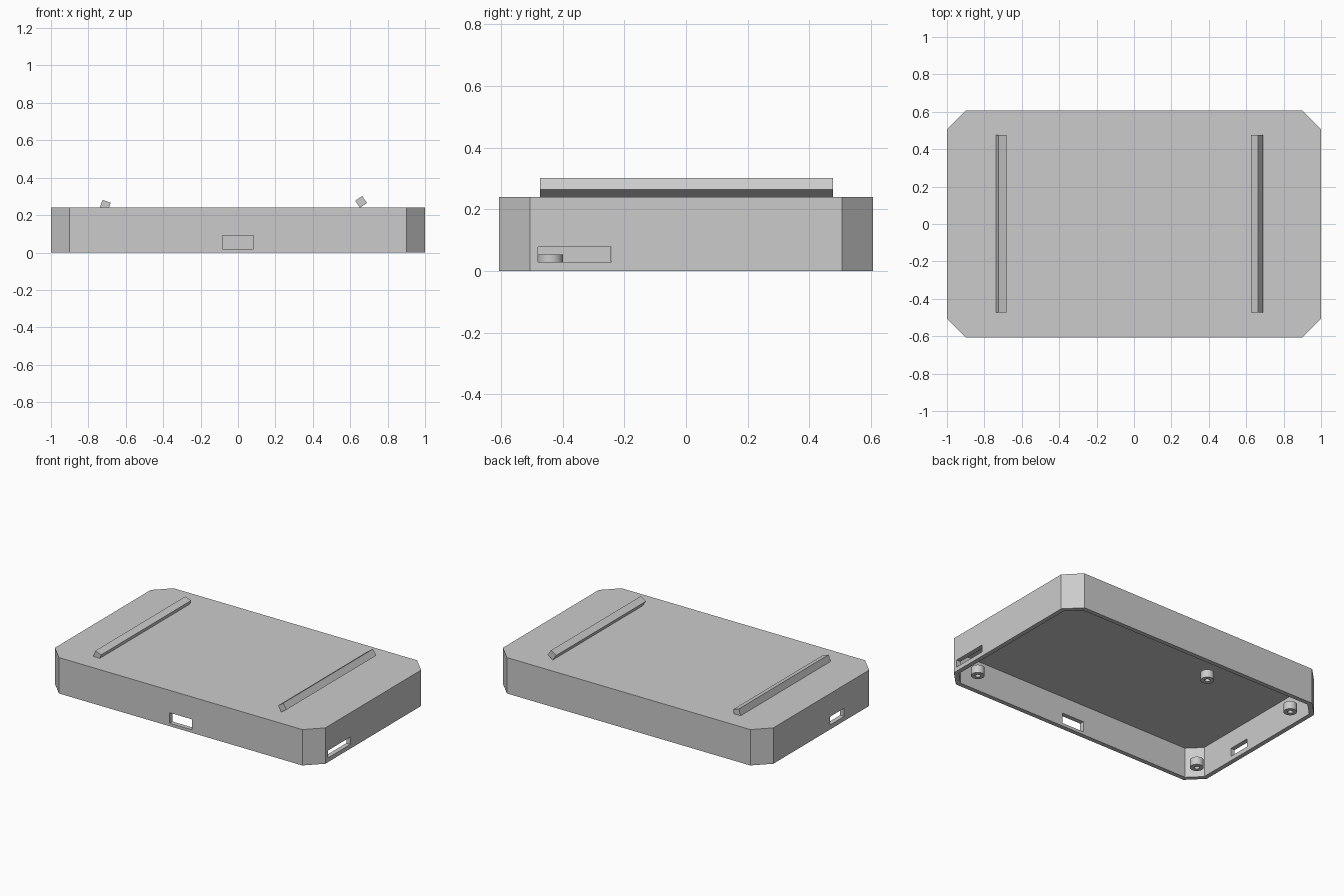
import bpy
import bmesh
import math
from mathutils import Matrix

cube = bpy.data.objects.get("Cube")
if cube:
    bpy.data.objects.remove(cube, do_unlink=True)

HALF_X, HALF_Y, HEIGHT, CHAMFER = 1.0, 0.606, 0.24, 0.1
WALL, ROOF = 0.03, 0.037

grey = bpy.data.materials.new("plain grey")
grey.use_nodes = True
grey.diffuse_color = (0.6, 0.6, 0.6, 1)
grey.node_tree.nodes["Principled BSDF"].inputs["Base Color"].default_value = (0.6, 0.6, 0.6, 1)


def make_object(name, bm):
    bmesh.ops.recalc_face_normals(bm, faces=bm.faces)
    mesh = bpy.data.meshes.new(name)
    bm.to_mesh(mesh)
    bm.free()
    mesh.materials.append(grey)
    obj = bpy.data.objects.new(name, mesh)
    bpy.context.collection.objects.link(obj)
    return obj


def prism(name, hx, hy, chamfer, z0, z1):
    """Rectangle with cut corners, extruded from z0 to z1."""
    outline = []
    for sx, sy in ((1, 1), (-1, 1), (-1, -1), (1, -1)):
        corner = [(sx * hx, sy * (hy - chamfer)), (sx * (hx - chamfer), sy * hy)]
        outline += corner if sx * sy > 0 else corner[::-1]
    bm = bmesh.new()
    base = bm.faces.new([bm.verts.new((x, y, z0)) for x, y in outline])
    top = bmesh.ops.extrude_face_region(bm, geom=[base])["geom"]
    verts = [v for v in top if isinstance(v, bmesh.types.BMVert)]
    bmesh.ops.translate(bm, verts=verts, vec=(0, 0, z1 - z0))
    return make_object(name, bm)


def box(name, center, size, tilt=0):
    """Box, optionally tilted about the y axis."""
    bm = bmesh.new()
    matrix = (Matrix.Translation(center) @ Matrix.Rotation(math.radians(tilt), 4, "Y")
              @ Matrix.Diagonal((*size, 1)))
    bmesh.ops.create_cube(bm, size=1, matrix=matrix)
    return make_object(name, bm)


def cylinder(name, x, y, radius, z0, z1):
    bm = bmesh.new()
    bmesh.ops.create_cone(bm, cap_ends=True, segments=32, radius1=radius, radius2=radius,
                          depth=z1 - z0, matrix=Matrix.Translation((x, y, (z0 + z1) / 2)))
    return make_object(name, bm)


def cut(target, cutter):
    """Subtract the cutter from the target, then discard it."""
    cutter.hide_render = True
    mod = target.modifiers.new("cut", "BOOLEAN")
    mod.operation = "DIFFERENCE"
    mod.solver = "EXACT"
    mod.object = cutter
    bpy.context.view_layer.objects.active = target
    bpy.ops.object.modifier_apply(modifier=mod.name)
    bpy.data.objects.remove(cutter, do_unlink=True)


# Lid: hollow tray, open underneath
lid = prism("lid", HALF_X, HALF_Y, CHAMFER, 0, HEIGHT)
inner_chamfer = CHAMFER - WALL * (2 - math.sqrt(2))
cut(lid, prism("cavity", HALF_X - WALL, HALF_Y - WALL, inner_chamfer, -0.1, HEIGHT - ROOF))

# Port openings through the walls
cut(lid, box("front_port", (0, -HALF_Y, 0.055), (0.165, 0.2, 0.07)))
cut(lid, box("side_slot", (HALF_X, -0.361, 0.053), (0.2, 0.238, 0.049)))
cut(lid, box("side_port", (-HALF_X, -0.168, 0.058), (0.2, 0.15, 0.055)))

# Tilted rails on top
box("wide_rail", (-0.71, 0.002, 0.252), (0.046, 0.95, 0.046), 19)
box("raised_rail", (0.658, 0.002, 0.271), (0.045, 0.95, 0.045), -34)

# Screw standoffs with drilled holes
for i, (x, y) in enumerate(((0.866, -0.44), (-0.866, -0.44), (-0.866, 0.44), (-0.236, 0.41))):
    post = cylinder(f"standoff_{i + 1}", x, y, 0.041, 0, 0.053)
    cut(post, cylinder("drill", x, y, 0.016, -0.1, 0.2))
    bpy.ops.object.select_all(action="DESELECT")
    post.select_set(True)
    bpy.ops.object.shade_smooth_by_angle()
